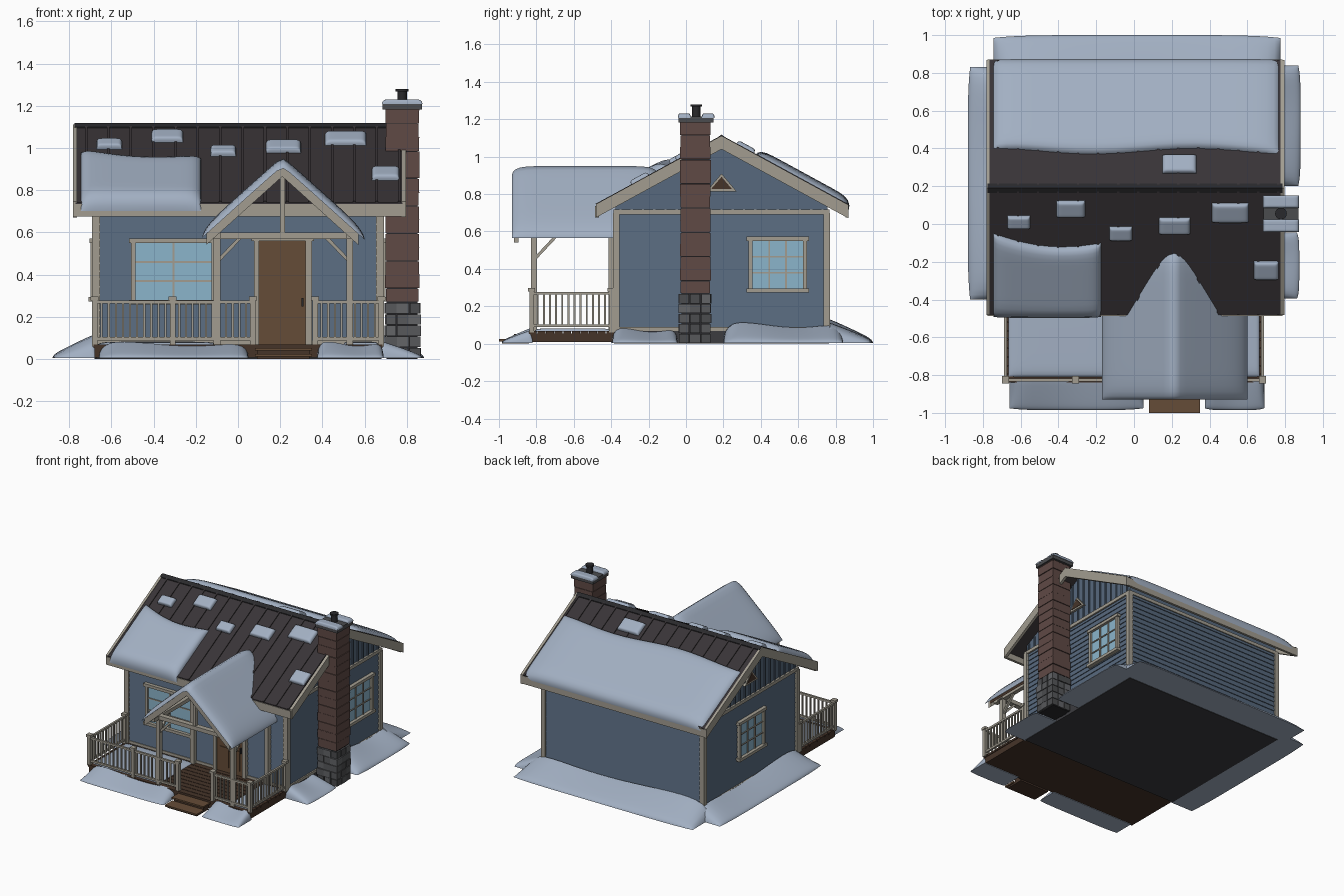
import bpy, bmesh, math, random
from mathutils import Vector, Matrix

if "Cube" in bpy.data.objects:
    bpy.data.objects.remove(bpy.data.objects["Cube"])
random.seed(4)

def mat(name, *c):
    m = bpy.data.materials.new(name)
    m.diffuse_color = (*c, 1)
    m.use_nodes = True
    m.node_tree.nodes["Principled BSDF"].inputs["Base Color"].default_value = m.diffuse_color
    return m

SNOW = mat("snow", .36, .43, .54)
WALL = mat("siding", .095, .14, .205)
TRIM = mat("trim", .36, .335, .28)
ROOF = mat("roof_metal", .04, .034, .038)
BRICK = mat("brick", .115, .068, .06)
WOOD = mat("door_wood", .13, .072, .038)
DECK = mat("deck_wood", .06, .034, .022)
GLASS = mat("glass", .26, .46, .6)
DARK = mat("dark_metal", .022, .022, .025)
FLOOR = mat("foundation_grey", .045, .045, .05)
STONES = [mat("stone_%d" % i, g, g * 1.03, g * 1.1) for i, g in enumerate((.07, .095, .125))]

def finish(name, bm, m, smooth=None):
    bmesh.ops.recalc_face_normals(bm, faces=bm.faces)
    me = bpy.data.meshes.new(name)
    bm.to_mesh(me)
    bm.free()
    me.materials.append(m)
    o = bpy.data.objects.new(name, me)
    bpy.context.collection.objects.link(o)
    if smooth:
        bpy.ops.object.select_all(action='DESELECT')
        bpy.context.view_layer.objects.active = o
        o.select_set(True)
        bpy.ops.object.shade_smooth_by_angle(angle=math.radians(smooth))
    return o

def boxes(name, m, items):
    """items: pairs of opposite corners"""
    bm = bmesh.new()
    for p, q in items:
        p, q = Vector(p), Vector(q)
        s = q - p
        bmesh.ops.create_cube(bm, size=1, matrix=Matrix.Translation((p + q) / 2) @
                              Matrix.Diagonal((abs(s.x), abs(s.y), abs(s.z), 1)))
    return finish(name, bm, m)

def beams(name, m, items, w):
    """square bars between pairs of points"""
    bm = bmesh.new()
    for p, q in items:
        p, q = Vector(p), Vector(q)
        d = q - p
        bmesh.ops.create_cube(bm, size=1, matrix=Matrix.Translation((p + q) / 2) @
                              d.to_track_quat('Z', 'Y').to_matrix().to_4x4() @ Matrix.Diagonal((w, w, d.length, 1)))
    return finish(name, bm, m)

def prism(name, m, pts, axis, a, b):
    """extrude a (y,z) profile along x or an (x,z) profile along y"""
    bm = bmesh.new()
    at = lambda p, t: (t, p[0], p[1]) if axis == 'x' else (p[0], t, p[1])
    f = bm.faces.new([bm.verts.new(at(p, a)) for p in pts])
    r = bmesh.ops.extrude_face_region(bm, geom=[f])
    d = (b - a, 0, 0) if axis == 'x' else (0, b - a, 0)
    bmesh.ops.translate(bm, vec=d, verts=[v for v in r['geom'] if isinstance(v, bmesh.types.BMVert)])
    return finish(name, bm, m)

def snow(name, f, n=22, k=16):
    """closed cushion; f(u, v, top) gives a point on the top or bottom skin"""
    bm = bmesh.new()
    c = lambda i, n: (1 - math.cos(math.pi * i / n)) / 2
    for top in (0, 1):
        g = [[bm.verts.new(f(c(i, n), c(j, k), top)) for j in range(k + 1)] for i in range(n + 1)]
        for i in range(n):
            for j in range(k):
                bm.faces.new((g[i][j], g[i + 1][j], g[i + 1][j + 1], g[i][j + 1]))
    bmesh.ops.remove_doubles(bm, verts=bm.verts, dist=.0004)
    return finish(name, bm, SNOW, 65)

edge = lambda u: math.sqrt(max(0, 1 - abs(2 * u - 1) ** 10))
R = lambda y: 1.108 - .545 * abs(y - .19)        # main roof height
G = lambda x: .915 - .9 * abs(x - .21)           # porch roof height

# house body with lap siding courses
body = [(-.377, .01), (.757, .01), (.757, R(.757) - .03), (.19, 1.07), (-.377, R(-.377) - .03)]
prism("house_body", WALL, body, 'x', -.672, .672)
bm = bmesh.new()
for i in range(17):
    z = .08 + i * .037
    rings = [[bm.verts.new((sx * (.672 + o), .19 + sy * (.567 + o), h)) for sx, sy in ((-1, -1), (1, -1), (1, 1), (-1, 1))]
             for o, h in ((0, z), (.007, z), (.001, z + .037))]
    for a, b in zip(rings, rings[1:]):
        for j in range(4):
            bm.faces.new((a[j], a[j - 1], b[j - 1], b[j]))
finish("lap_siding", bm, WALL)
boxes("foundation", FLOOR, [((-.68, -.385, 0), (.68, .765, .07))])

# trim: corners, base and top bands, gable battens
boxes("corner_trim", TRIM, [((sx * .692, .19 + sy * .58, .06), (sx * .655, .19 + sy * .545, .7))
                            for sx in (-1, 1) for sy in (-1, 1)])
boxes("wall_bands", TRIM, [((-.688, -.388, z), (.688, .768, z + h)) for z, h in ((.068, .02), (.692, .025))])
boxes("gable_battens", WALL, [((s * .667, y - .006, .71), (s * .68, y + .006, R(y) - .04))
                              for s in (-1, 1) for y in [-.35 + i * .06 for i in range(19)]])
for s, n in ((-1, "left"), (1, "right")):
    prism(n + "_gable_vent_frame", TRIM, [(.11, .815), (.27, .815), (.19, .91)], 'x', s * .66, s * .69)
    prism(n + "_gable_vent", DECK, [(.135, .828), (.245, .828), (.19, .892)], 'x', s * .67, s * .693)

# main roof: sheet, seams, ridge cap, barge boards, fascias
def chevron(d0, d1):
    ys = (-.482, .19, .868)
    return [(y, R(y) + d0) for y in ys] + [(y, R(y) + d1) for y in reversed(ys)]
prism("main_roof", ROOF, chevron(0, -.03), 'x', -.77, .78)
beams("roof_seams", ROOF, [((x, .19, R(.19)), (x, y, R(y))) for x in [-.72 + i * .106 for i in range(15)]
                           for y in (-.48, .866)], .012)
prism("ridge_cap", DARK, [(.165, R(.165)), (.165, 1.1), (.19, 1.118), (.215, 1.1), (.215, R(.215))], 'x', -.775, .785)
for a, b, n in ((-.782, -.764, "left"), (.776, .796, "right")):
    prism(n + "_barge_board", TRIM, chevron(.004, -.068), 'x', a, b)
boxes("eave_fascias", TRIM, [((-.775, -.486, .675), (.785, -.466, .735)), ((-.775, .852, .675), (.785, .87, .735))])

# windows: frame, sill, glass and muntins on a chosen wall
def window(name, M, a, b, z0, z1, cols, rows):
    t = .022
    B = lambda a, d, z, b, e, y: (M(a, d, z), M(b, e, y))
    boxes(name + "_glass", GLASS, [B(a, -.01, z0, b, .009, z1)])
    boxes(name + "_frame", TRIM, [
        B(a - t, -.01, z0, a, .024, z1), B(b, -.01, z0, b + t, .024, z1),
        B(a - t - .01, -.01, z1, b + t + .01, .03, z1 + t), B(a - t - .01, -.01, z0 - t, b + t + .01, .034, z0)] +
        [B(a + (b - a) * i / cols - .005, 0, z0, a + (b - a) * i / cols + .005, .015, z1) for i in range(1, cols)] +
        [B(a, 0, z0 + (z1 - z0) * i / rows - .004, b, .015, z0 + (z1 - z0) * i / rows + .004) for i in range(1, rows)])
front = lambda a, d, z: (a, -.38 - d, z)
window("front_window", front, -.485, -.125, .28, .55, 2, 3)
window("right_window", lambda a, d, z: (.675 + d, a, z), .355, .625, .295, .55, 3, 3)
window("left_window", lambda a, d, z: (-.675 - d, a, z), .055, .325, .295, .55, 3, 3)

# front door
boxes("door", WOOD, [((.1, -.395, .07), (.32, -.37, .56))])
boxes("door_panels", WOOD, [((x, -.401, z), (x + .075, -.39, z + h)) for x in (.125, .22) for z, h in ((.11, .15), (.3, .22))])
boxes("door_frame", TRIM, [((.075, -.41, .07), (.1, -.37, .56)), ((.32, -.41, .07), (.35, -.37, .56)), ((.065, -.415, .56), (.36, -.37, .59))])
boxes("door_handle", DARK, [((.3, -.412, .25), (.31, -.39, .29))])

# porch deck and steps
boxes("deck_base", DECK, [((-.68, -.835, .008), (.68, -.38, .055))])
boxes("deck_planks", DECK, [((-.685, -.84 + i * .046, .053), (.685, -.798 + i * .046, .068)) for i in range(10)])
boxes("porch_steps", WOOD, [((.08, -1, .012), (.35, -.91, .024)), ((.08, -.92, .04), (.35, -.83, .052))])
boxes("step_risers", DECK, [((.09, -.985, 0), (.34, -.84, .014)), ((.09, -.905, .01), (.34, -.84, .042))])

# railings
runs = [((-.68, -.825), (-.31, -.825)), ((-.31, -.825), (.07, -.825)), ((.365, -.825), (.68, -.825)),
        ((-.68, -.825), (-.68, -.4)), ((.68, -.825), (.68, -.4))]
bars, rails = [], []
for p, q in runs:
    p, q = Vector(p), Vector(q)
    n = round((q - p).length / .033)
    rails += [((*p, z), (*q, z)) for z in (.096, .27)]
    bars += [((*p.lerp(q, i / n), .09), (*p.lerp(q, i / n), .27)) for i in range(1, n)]
beams("rail_balusters", TRIM, bars, .01)
beams("hand_rails", TRIM, rails, .015)
ends = {e for r in runs for e in r}
boxes("newel_posts", TRIM, [((x - w, y - w, a), (x + w, y + w, b)) for x, y in sorted(ends)
                            for w, a, b in ((.013, .06, .29), (.019, .278, .297))])

# porch gable roof, posts, truss
xs = (-.15, .21, .57)
prism("porch_roof", DECK, [(x, G(x)) for x in xs] + [(x, G(x) - .022) for x in reversed(xs)], 'y', -.905, -.15)
prism("porch_barge_boards", TRIM, [(x, G(x) + .005) for x in xs] + [(x, G(x) - .05) for x in reversed(xs)], 'y', -.92, -.895)
boxes("porch_posts", TRIM, [((x - .016, y, .06), (x + .016, y + .034, .58)) for x in (-.1, .53) for y in (-.83, -.415)])
boxes("porch_beams", TRIM, [((-.13, -.835, .57), (.56, -.795, .6))] +
      [((x - .016, -.89, .572), (x + .016, -.38, .6)) for x in (-.1, .53)])
boxes("king_post", TRIM, [((.2, -.83, .6), (.222, -.802, .89))])
beams("porch_braces", TRIM, [((x, -.812, .46), (x + s * .11, -.812, .575)) for x, s in ((-.1, 1), (.53, -1))] +
      [((x, -.812, .45), (x, -.69, .58)) for x in (-.1, .53)], .016)

# chimney: stone base, brick courses, cap, flue
boxes("chimney_core", DARK, [((.705, -.025, 0), (.85, .125, 1.19))])
stones = [[], [], []]
for k in range(5):
    for i in range(3):
        for j in range(3):
            o = random.uniform(-.003, .004)
            x, y, z = .698 + i * .057, -.037 + j * .058, .004 + k * .053
            random.choice(stones).append(((x - o, y - o, z), (x + .053 + o, y + .054 + o, z + .049)))
for i, s in enumerate(stones):
    boxes("chimney_stones_%d" % i, STONES[i], s)
courses = []
for k in range(14):
    o, z = random.uniform(-.001, .003), .272 + k * .065
    courses += [((.7 - o, -.03 - o, z), (.857 + o, .13 + o, z + .061)), ((.698, -.032, z + .061), (.861, .132, z + .065))][:1 + k % 2]
boxes("chimney_bricks", BRICK, courses)
boxes("chimney_cap", STONES[0], [((.685, -.04, 1.183), (.872, .148, 1.215))])
bm = bmesh.new()
for r, z, h in ((.022, 1.245, .066), (.031, 1.274, .012)):
    bmesh.ops.create_cone(bm, cap_ends=True, segments=16, radius1=r, radius2=r, depth=h, matrix=Matrix.Translation((.778, .055, z)))
finish("chimney_flue", bm, DARK, 40)

# snow on flat places: (x0, x1, y0, y1, z, thickness)
def flat_snow(name, x0, x1, y0, y1, z, t):
    snow(name, lambda u, v, top: (x0 + (x1 - x0) * u, y0 + (y1 - y0) * v, z + top * t * edge(u) * edge(v)))
flat_snow("chimney_snow_front", .682, .874, -.043, .025, 1.208, .023)
flat_snow("chimney_snow_back", .682, .874, .085, .152, 1.208, .023)
flat_snow("deck_snow_left", -.665, -.1, -.81, -.4, .066, .016)
flat_snow("deck_snow_right", .5, .665, -.81, -.4, .066, .016)

# snow on the main roof, drooping over the eave where asked
def roof_snow(name, x0, x1, ylow, yhigh, t, wave=lambda u: 0, droop=0):
    s = 1 if ylow > .19 else -1
    def f(u, v, top):
        y = ylow + (yhigh + wave(u) - ylow) * v
        h = top * t * edge(u) * edge(v)
        return (x0 + (x1 - x0) * u, y + s * h * .48, R(y) + h * .88 - droop * (1 - v) ** 25)
    snow(name, f)
roof_snow("back_roof_snow", -.745, .77, .87, .385, .04, lambda u: .015 * math.cos(u * 9), .02)
roof_snow("front_roof_snow", -.745, -.175, -.492, -.1, .042, lambda u: .05 * (1 - u) ** 2 - .03 * math.sin(u * 3.1), .035)
for i, (x, y, w, d) in enumerate([(-.61, .02, .12, .065), (-.335, .09, .15, .085), (-.07, -.04, .12, .07), (.215, .0, .165, .085),
                                  (.51, .07, .195, .1), (.7, -.235, .13, .095), (.24, .315, .18, .095)]):
    s, y = (1, y) if y > .19 else (-1, y - .008)
    roof_snow("roof_snow_patch_%d" % i, x - w / 2, x + w / 2, y + s * d / 2, y - s * d / 2, .026)

# thick snow on the porch gable
def porch_snow(u, v, top):
    x = -.17 + .77 * u
    d = math.sqrt((x - .21) ** 2 + .0002)
    return (x, -.93 + .78 * v, .917 - .9 * d + top * .046 * edge(u) * edge(v))
snow("porch_roof_snow", porch_snow, 40, 20)

# ground drifts leaning on the walls: start, end, outward vector, height
def drift(name, a, b, out, h):
    a, b, out = Vector(a), Vector(b), Vector(out)
    def f(u, v, top):
        p = a.lerp(b, u) + out * v * (1 - .06 * (abs(2 * u - 1) ** 6))
        H = h * (1 + .15 * math.sin(u * 6 + 1)) * edge(u) * (.12 * edge(v) + .88 * (1 - v) ** .9 * min(1, v * 12) ** .5)
        return (p.x, p.y, .004 + top * H)
    snow(name, f)
drift("back_drift", (-.745, .75), (.775, .75), (0, .25), .12)
drift("left_drift", (-.67, -.4), (-.67, .83), (-.21, 0), .105)
drift("right_back_drift", (.67, .2), (.67, .84), (.212, 0), .105)
drift("right_front_drift", (.67, -.395), (.67, -.045), (.205, 0), .075)
drift("front_left_drift", (-.66, -.82), (.05, -.82), (0, -.165), .075)
drift("front_right_drift", (.375, -.82), (.69, -.82), (0, -.165), .075)
